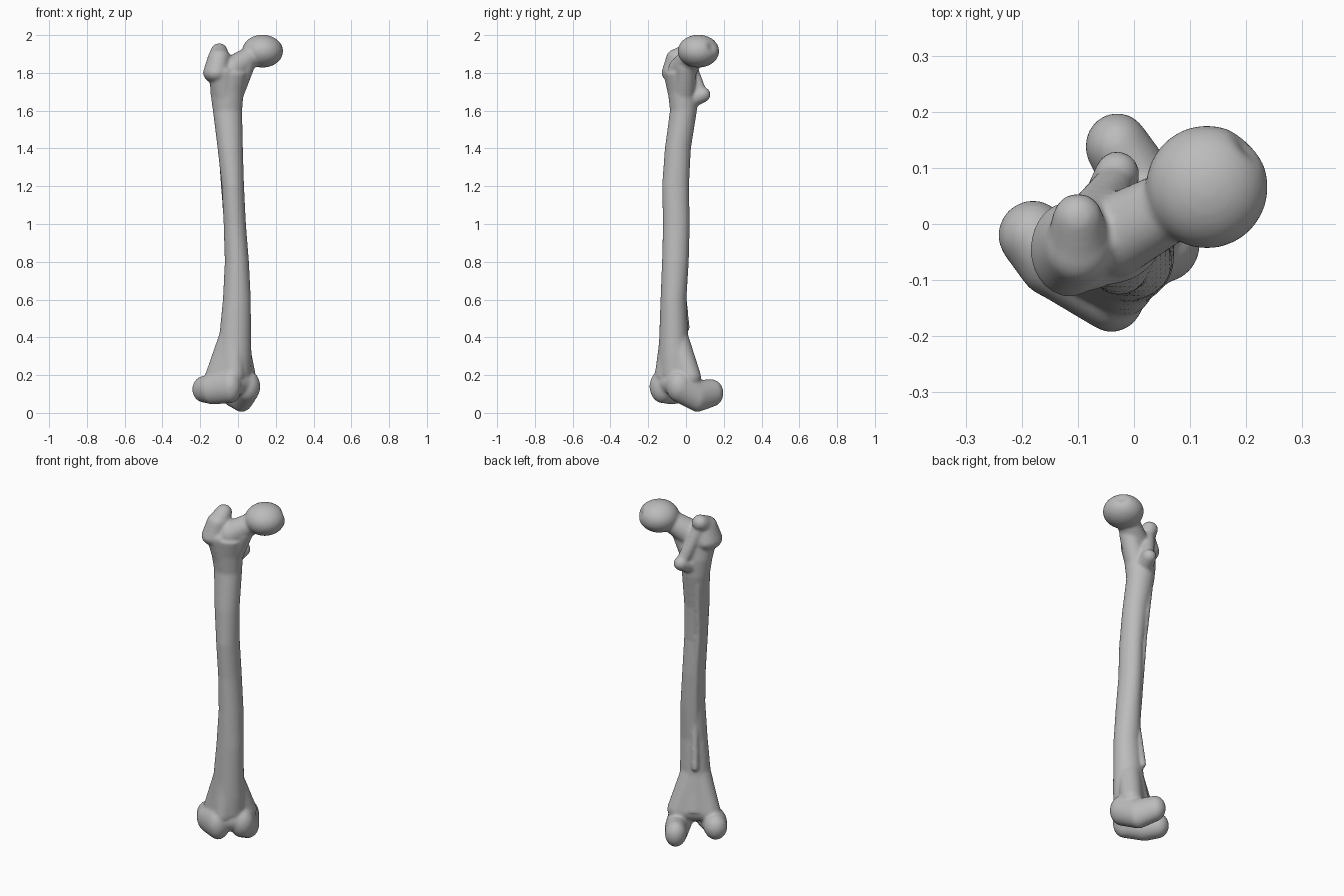
import bpy, bmesh, math
from mathutils import Vector, Matrix

cube = bpy.data.objects.get("Cube")
if cube:
    bpy.data.objects.remove(cube, do_unlink=True)

bm = bmesh.new()


def ellipsoid(target, centre, radii):
    m = Matrix.Translation(centre) @ Matrix.Diagonal((*radii, 1))
    return bmesh.ops.create_uvsphere(target, u_segments=32, v_segments=20, radius=1, matrix=m)["verts"]


def hull(*balls):
    """Skin a convex mass around a few ellipsoids and add it to the bone."""
    part = bmesh.new()
    for centre, radii in balls:
        ellipsoid(part, centre, radii if isinstance(radii, tuple) else (radii,) * 3)
    res = bmesh.ops.convex_hull(part, input=part.verts[:])
    junk = {g for g in res["geom_interior"] + res["geom_unused"] if isinstance(g, bmesh.types.BMVert)}
    bmesh.ops.delete(part, geom=list(junk), context="VERTS")
    temp = bpy.data.meshes.new("temp")
    part.to_mesh(temp)
    part.free()
    bm.from_mesh(temp)
    bpy.data.meshes.remove(temp)


# Shaft: height, x range, y range of each ring
SHAFT = [
    (0.20, -0.13, 0.07, -0.15, 0.05),
    (0.30, -0.115, 0.072, -0.147, 0.03),
    (0.40, -0.10, 0.069, -0.142, 0.012),
    (0.60, -0.08, 0.068, -0.135, 0.002),
    (0.80, -0.07, 0.058, -0.127, 0.015),
    (1.00, -0.076, 0.042, -0.122, 0.02),
    (1.20, -0.086, 0.032, -0.127, 0.016),
    (1.40, -0.108, 0.026, -0.112, 0.026),
    (1.60, -0.133, 0.022, -0.085, 0.058),
    (1.70, -0.147, 0.03, -0.096, 0.06),
    (1.80, -0.15, 0.05, -0.11, 0.05),
]
SIDES = 32
rings = []
for z, x0, x1, y0, y1 in SHAFT:
    ring = []
    for i in range(SIDES):
        a = math.tau * i / SIDES
        ring.append(bm.verts.new(((x0 + x1) / 2 + (x1 - x0) / 2 * math.cos(a),
                                  (y0 + y1) / 2 + (y1 - y0) / 2 * math.sin(a), z)))
    rings.append(ring)
for low, high in zip(rings, rings[1:]):
    for i in range(SIDES):
        j = (i + 1) % SIDES
        bm.faces.new((low[i], low[j], high[j], high[i]))
bm.faces.new(rings[0][::-1])
bm.faces.new(rings[-1])

# Ridge down the back of the shaft
ridge = [(-0.06, 0.0, 0.45), (-0.04, -0.025, 0.7), (-0.055, -0.012, 1.0),
         (-0.075, -0.01, 1.25), (-0.09, 0.02, 1.55)]
for a, b in zip(ridge, ridge[1:]):
    hull((a, 0.02), (b, 0.02))

# Ball head with a small pit
head_centre = Vector((0.13, 0.066, 1.915))
pit = Vector((0.20, 0.135, 1.935))
for v in ellipsoid(bm, head_centre, (0.109, 0.11, 0.087)):
    d = (v.co - pit).length
    if d < 0.035:
        v.co += (head_centre - v.co).normalized() * 0.02 * (1 - d / 0.035)

# Neck
hull(((0.09, 0.045, 1.90), (0.055, 0.062, 0.055)),
     ((-0.03, -0.02, 1.815), (0.065, 0.075, 0.075)))
hull(((0.03, 0.0, 1.83), 0.055), ((-0.04, -0.015, 1.66), (0.06, 0.06, 0.05)))

# Large outer knob and its hooked tip
hull(((-0.115, -0.045, 1.80), (0.07, 0.085, 0.055)),
     ((-0.10, -0.04, 1.88), (0.06, 0.065, 0.05)))
hull(((-0.10, -0.03, 1.885), (0.055, 0.06, 0.05)),
     ((-0.10, 0.01, 1.915), (0.045, 0.045, 0.042)))
hull(((-0.085, -0.04, 1.80), (0.075, 0.08, 0.05)),
     ((-0.06, -0.02, 1.62), (0.065, 0.06, 0.05)))

# Small inner knob and the crest joining both knobs
hull(((-0.03, 0.09, 1.685), 0.04), ((-0.05, 0.02, 1.66), 0.05))
hull(((-0.09, 0.01, 1.87), 0.036), ((-0.04, 0.065, 1.72), 0.036))

# Flare above the knee
hull(((-0.02, -0.068, 0.45), 0.064), ((-0.12, -0.055, 0.19), 0.055),
     ((0.035, 0.02, 0.19), 0.06), ((-0.02, -0.11, 0.2), 0.055))

# Outer knee knuckle
hull(((-0.18, -0.02, 0.125), (0.062, 0.062, 0.07)),
     ((-0.13, -0.075, 0.125), (0.075, 0.06, 0.08)))
hull(((-0.13, -0.075, 0.125), (0.07, 0.06, 0.08)),
     ((-0.04, -0.125, 0.14), (0.06, 0.068, 0.088)))

# Inner knee knuckle
hull(((-0.03, 0.138, 0.105), (0.057, 0.06, 0.072)),
     ((0.02, 0.06, 0.09), (0.065, 0.06, 0.085)))
hull(((0.02, 0.06, 0.09), (0.065, 0.06, 0.085)),
     ((0.05, -0.035, 0.14), (0.068, 0.07, 0.085)))

# Shallow groove surface between the knuckles
hull(((-0.03, -0.10, 0.16), 0.065), ((0.035, -0.04, 0.16), 0.065))

bmesh.ops.recalc_face_normals(bm, faces=bm.faces[:])
mesh = bpy.data.meshes.new("thigh_bone")
bm.to_mesh(mesh)
bm.free()
bone = bpy.data.objects.new("thigh_bone", mesh)
bpy.context.collection.objects.link(bone)

# Fuse the masses and soften the joins
remesh = bone.modifiers.new("fuse", "REMESH")
remesh.mode = "VOXEL"
remesh.voxel_size = 0.008
remesh.use_smooth_shade = True
soften = bone.modifiers.new("soften", "SMOOTH")
soften.factor = 0.5
soften.iterations = 8

# Plain grey material
grey = bpy.data.materials.new("bone_grey")
grey.use_nodes = True
colour = (0.5, 0.5, 0.5, 1)
grey.diffuse_color = colour
grey.node_tree.nodes["Principled BSDF"].inputs["Base Color"].default_value = colour
mesh.materials.append(grey)
for poly in mesh.polygons:
    poly.use_smooth = True
